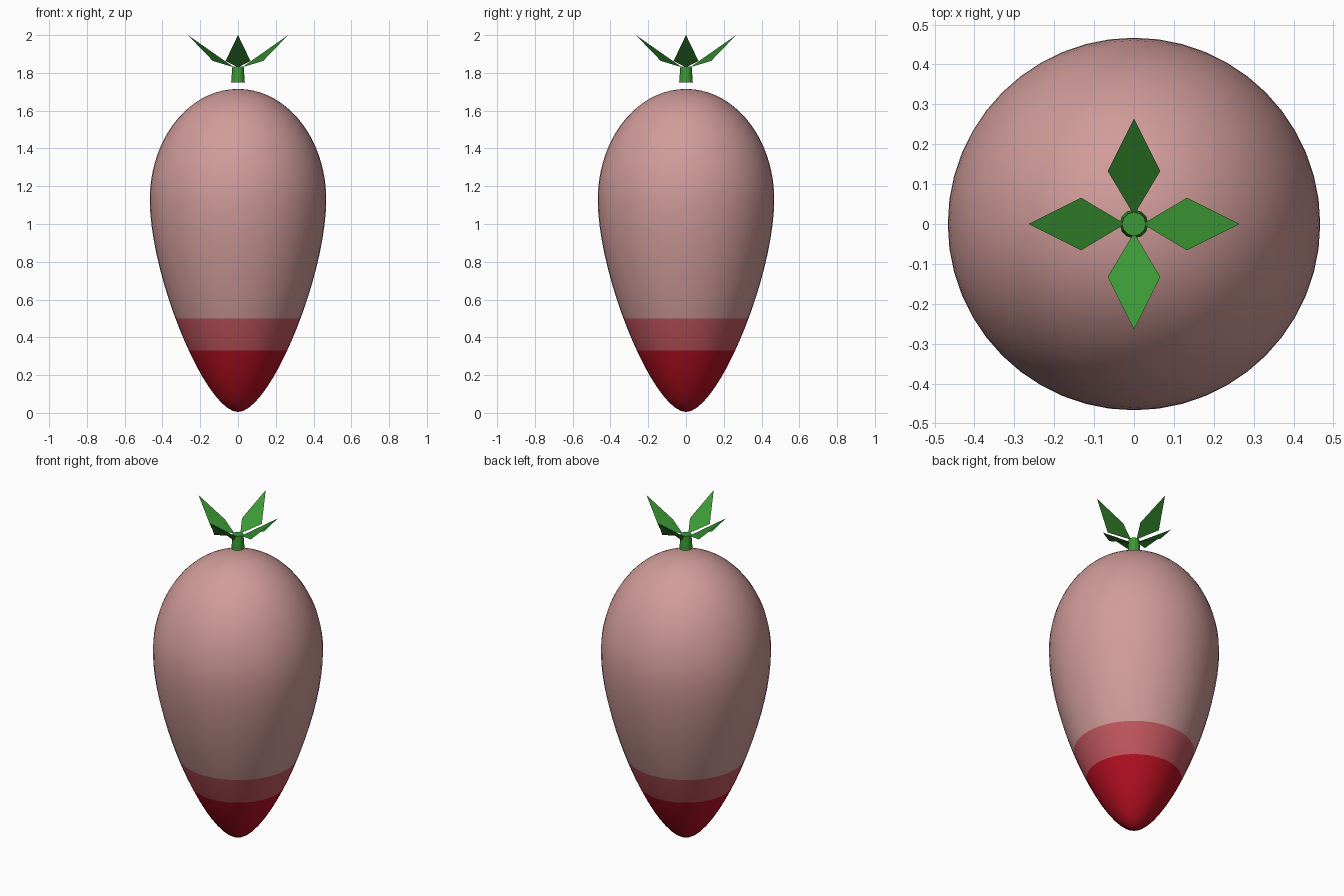
import bpy, bmesh, math
from mathutils import Vector, Matrix
from mathutils.geometry import interpolate_bezier

cube = bpy.data.objects.get("Cube")
if cube:
    bpy.data.objects.remove(cube, do_unlink=True)


def material(name, rgb):
    m = bpy.data.materials.new(name)
    m.use_nodes = True
    m.diffuse_color = (*rgb, 1)
    m.node_tree.nodes["Principled BSDF"].inputs["Base Color"].default_value = (*rgb, 1)
    return m


pink = material("pale pink", (0.63, 0.33, 0.32))
rose = material("rose", (0.54, 0.095, 0.115))
red = material("deep red", (0.46, 0.005, 0.016))
green = material("leaf green", (0.045, 0.32, 0.035))


def finish(name, bm, mats):
    mesh = bpy.data.meshes.new(name)
    bm.to_mesh(mesh)
    bm.free()
    for m in mats:
        mesh.materials.append(m)
    obj = bpy.data.objects.new(name, mesh)
    bpy.context.collection.objects.link(obj)
    return obj


# Body: a smooth teardrop profile spun around the vertical axis
def curve(*pts):
    return interpolate_bezier(*[Vector((x, 0, z)) for x, z in pts], 20)


lower = curve((0, 0.005), (0.17, 0.005), (0.467, 0.72), (0.467, 1.13))
upper = curve((0.467, 1.13), (0.467, 1.45), (0.26, 1.715), (0, 1.715))
profile = lower + upper[1:]
bm = bmesh.new()
verts = [bm.verts.new(p) for p in profile]
edges = [bm.edges.new(pair) for pair in zip(verts, verts[1:])]
bmesh.ops.spin(bm, geom=verts + edges, cent=(0, 0, 0), axis=(0, 0, 1),
               angle=math.tau, steps=48, use_duplicate=False)
bmesh.ops.remove_doubles(bm, verts=bm.verts, dist=0.0005)

# Colour bands with clean horizontal borders
bands = (0.33, 0.5)
for z in bands:
    bmesh.ops.bisect_plane(bm, geom=bm.verts[:] + bm.edges[:] + bm.faces[:],
                           plane_co=(0, 0, z), plane_no=(0, 0, 1))
bmesh.ops.recalc_face_normals(bm, faces=bm.faces)
for f in bm.faces:
    f.smooth = True
    f.material_index = sum(f.calc_center_median().z > z for z in bands)
finish("body", bm, (red, rose, pink))

# Stem: a short faceted, slightly flared peg just above the body
bm = bmesh.new()
bmesh.ops.create_cone(bm, cap_ends=True, segments=12, radius1=0.036, radius2=0.03,
                      depth=0.085, matrix=Matrix.Translation((0, 0, 1.7925)))
finish("stem", bm, (green,))

# Leaves: four thin diamonds, each folded along its middle
for i, side in enumerate(("left", "back", "right", "front")):
    bm = bmesh.new()
    points = ((0.022, 0, 1.83), (0.133, -0.066, 1.863), (0.265, 0, 2.0), (0.133, 0.066, 1.863))
    turn = Matrix.Rotation(i * math.pi / 2, 3, "Z")
    bm.faces.new([bm.verts.new(turn @ Vector(p)) for p in points])
    finish(side + "_leaf", bm, (green,))
